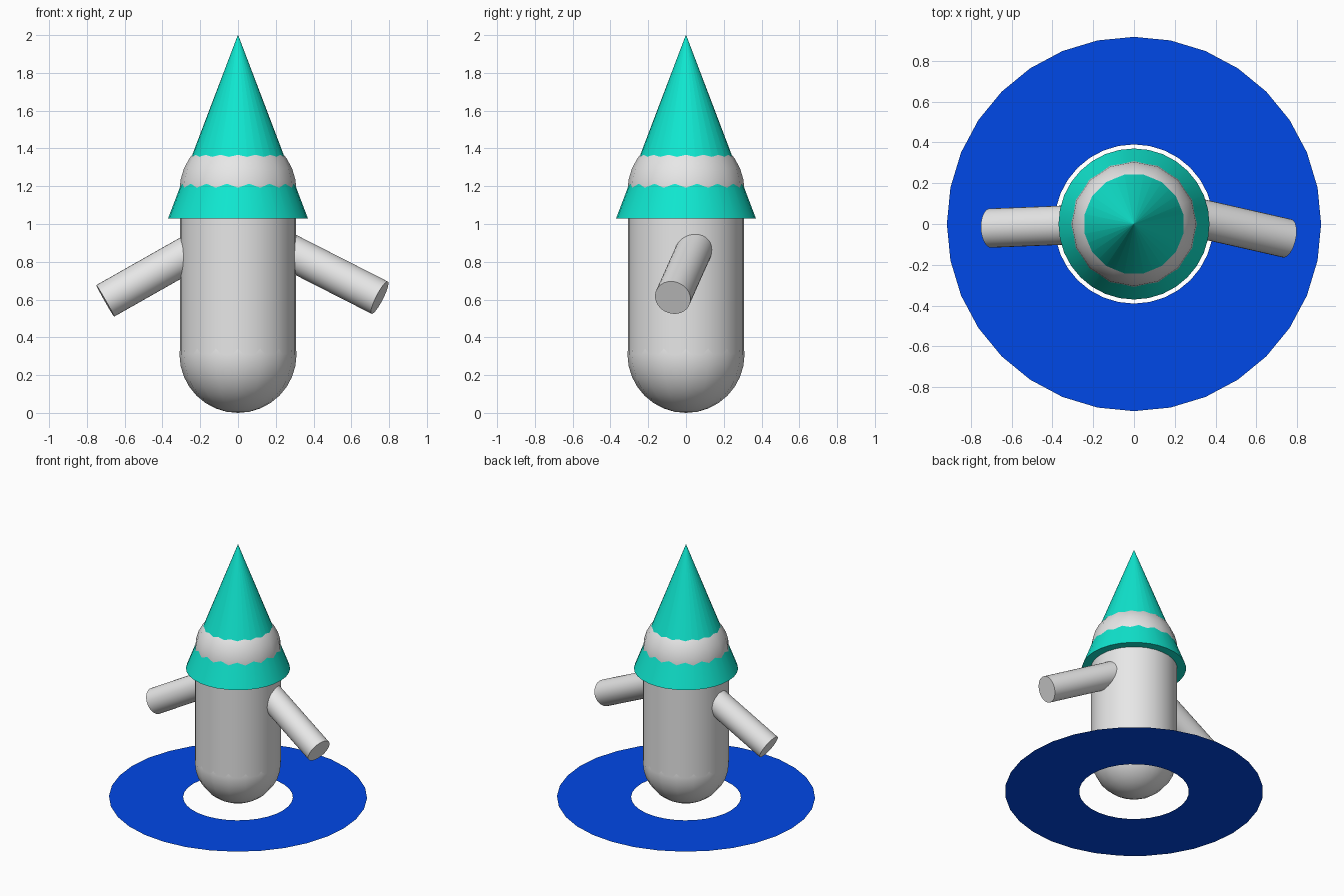
import bpy
import bmesh
import math
from mathutils import Vector

default = bpy.data.objects.get("Cube")
if default:
    bpy.data.objects.remove(default)


def make_material(name, rgb):
    mat = bpy.data.materials.new(name)
    mat.use_nodes = True
    color = (*rgb, 1.0)
    mat.diffuse_color = color
    mat.node_tree.nodes["Principled BSDF"].inputs["Base Color"].default_value = color
    return mat


GREY = make_material("light grey", (0.8, 0.8, 0.8))
TEAL = make_material("teal", (0.005, 0.8, 0.63))
BLUE = make_material("blue", (0.0, 0.065, 0.8))


def finish(name, mat):
    obj = bpy.context.object
    obj.name = obj.data.name = name
    obj.data.materials.append(mat)
    bpy.ops.object.shade_smooth_by_angle(angle=math.radians(35))
    return obj


def rod(name, start, end, radius, mat):
    """Capped cylinder running between two points."""
    a, b = Vector(start), Vector(end)
    axis = b - a
    bpy.ops.mesh.primitive_cylinder_add(
        vertices=32, radius=radius, depth=axis.length, location=(a + b) / 2,
        rotation=axis.to_track_quat('Z', 'Y').to_euler())
    return finish(name, mat)


# Body: a cylinder with a coarse sphere at each end
BODY_R, DOME_R = 0.307, 0.31
LOW, HIGH = DOME_R, 1.175
rod("body", (0, 0, LOW), (0, 0, HIGH), BODY_R, GREY)
for name, z in (("body_bottom", LOW), ("head", HIGH)):
    bpy.ops.mesh.primitive_uv_sphere_add(
        segments=16, ring_count=16, radius=DOME_R, location=(0, 0, z))
    finish(name, GREY)

# Arms, posed slightly differently
rod("left_arm", (0.2, 0.055, 0.89), (0.75, -0.07, 0.61), 0.096, GREY)
rod("right_arm", (-0.2, 0.0, 0.878), (-0.703, -0.02, 0.593), 0.096, GREY)

# Pointed hat that the head bulges through; the tiny flat tip keeps its shading even
HAT_BASE = 1.03
bpy.ops.mesh.primitive_cone_add(
    vertices=32, radius1=0.37, radius2=0.001, depth=2 - HAT_BASE,
    location=(0, 0, (2 + HAT_BASE) / 2))
finish("hat", TEAL)

# Flat ring around the foot of the body
bm = bmesh.new()
loops = []
for radius in (0.39, 0.917):
    angles = [math.tau * i / 32 for i in range(32)]
    loops.append([bm.verts.new((radius * math.cos(a), radius * math.sin(a), 0))
                  for a in angles])
inner, outer = loops
for i in range(32):
    j = (i + 1) % 32
    bm.faces.new((inner[i], outer[i], outer[j], inner[j]))
mesh = bpy.data.meshes.new("base_ring")
bm.to_mesh(mesh)
bm.free()
mesh.materials.append(BLUE)
ring = bpy.data.objects.new("base_ring", mesh)
ring.location.z = 0.019
bpy.context.collection.objects.link(ring)
